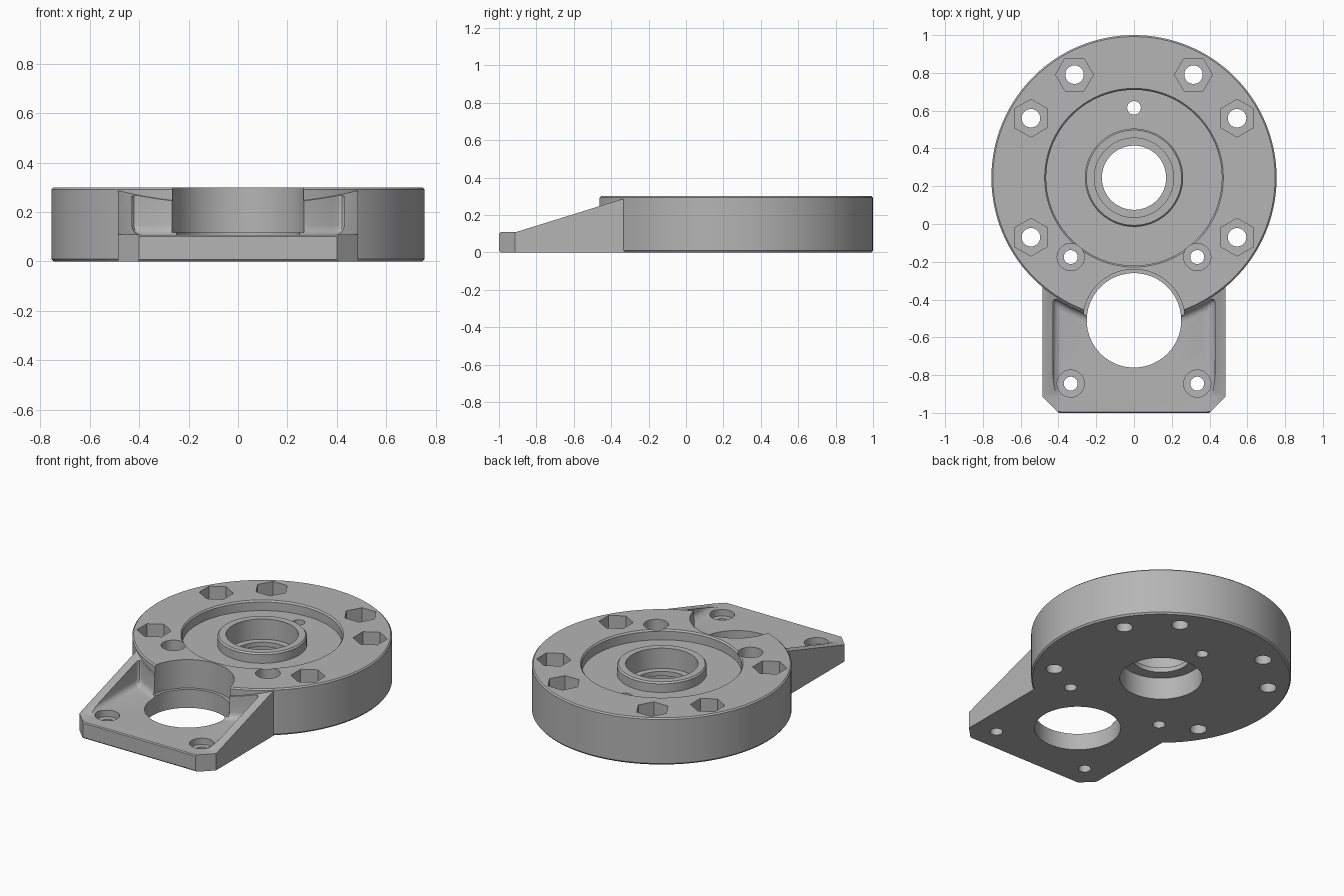
import bpy, bmesh, math
from mathutils import Vector, Matrix

if "Cube" in bpy.data.objects:
    bpy.data.objects.remove(bpy.data.objects["Cube"])

DISC_Y, DISC_R, TOP = 0.245, 0.755, 0.30
MOTOR_Y = -0.51

grey = bpy.data.materials.new("machined_grey")
grey.use_nodes = True
grey.diffuse_color = (0.46, 0.46, 0.46, 1)
grey.node_tree.nodes["Principled BSDF"].inputs["Base Color"].default_value = (0.46, 0.46, 0.46, 1)


def make_object(name, bm):
    bmesh.ops.recalc_face_normals(bm, faces=bm.faces[:])
    mesh = bpy.data.meshes.new(name)
    bm.to_mesh(mesh)
    bm.free()
    mesh.materials.append(grey)
    obj = bpy.data.objects.new(name, mesh)
    bpy.context.collection.objects.link(obj)
    return obj


def extrude(bm, points, direction):
    """Closed outline pushed along a direction; returns the starting face."""
    base = bm.faces.new([bm.verts.new(p) for p in points])
    made = bmesh.ops.extrude_face_region(bm, geom=[base], use_keep_orig=True)["geom"]
    verts = [v for v in made if isinstance(v, bmesh.types.BMVert)]
    bmesh.ops.translate(bm, verts=verts, vec=direction)
    return base


def add_prism(bm, x, y, radius, low, high, sides=40, turn=0.0):
    place = Matrix.Translation((x, y, (low + high) / 2)) @ Matrix.Rotation(turn, 4, "Z")
    bmesh.ops.create_cone(bm, cap_ends=True, segments=sides, radius1=radius,
                          radius2=radius, depth=high - low, matrix=place)


def combine(target, other, operation):
    mod = target.modifiers.new(other.name, "BOOLEAN")
    mod.operation, mod.object, mod.solver = operation, other, "EXACT"
    bpy.context.view_layer.objects.active = target
    bpy.ops.object.modifier_apply(modifier=mod.name)
    bpy.data.objects.remove(other)


# Round housing: one turned profile with rim, groove, hub and bearing seat
profile = [(0.24, 0), (0.747, 0), (DISC_R, 0.01), (DISC_R, 0.292), (0.747, TOP),
           (0.473, TOP), (0.465, 0.29), (0.465, 0.235), (0.26, 0.235), (0.26, 0.29),
           (0.252, TOP), (0.21, TOP), (0.21, 0.17), (0.17, 0.17), (0.17, 0.14), (0.24, 0.14)]
bm = bmesh.new()
verts = [bm.verts.new((r, DISC_Y, z)) for r, z in profile]
edges = [bm.edges.new((verts[i - 1], verts[i])) for i in range(len(verts))]
bmesh.ops.spin(bm, geom=verts + edges, cent=(0, DISC_Y, 0), axis=(0, 0, 1),
               angle=math.tau, steps=128, use_merge=True)
bmesh.ops.remove_doubles(bm, verts=bm.verts[:], dist=0.0002)
housing = make_object("motor_mount_housing", bm)

# Wedge bracket with clipped front corners
side = [(-0.992, 0), (-1, 0.008), (-1, 0.1), (-0.992, 0.108), (-0.91, 0.108),
        (-0.34, 0.285), (-0.3, 0.285), (-0.3, 0)]
bm = bmesh.new()
extrude(bm, [(-0.485, y, z) for y, z in side], (0.97, 0, 0))
for s in (-1, 1):
    cut = bmesh.ops.bisect_plane(bm, geom=bm.verts[:] + bm.edges[:] + bm.faces[:],
                                 plane_co=(s * 0.485, -0.915, 0), plane_no=(s, -1, 0),
                                 clear_outer=True)["geom_cut"]
    bmesh.ops.holes_fill(bm, edges=[e for e in cut if isinstance(e, bmesh.types.BMEdge)])
bracket = make_object("bracket", bm)

# Rounded pocket between the bracket's side gussets
arc_r = DISC_R + 0.006
reach = math.asin(0.43 / arc_r)
outline = [(-0.43, -1.2, 0.106), (0.43, -1.2, 0.106)]
for i in range(17):
    a = reach * (1 - i / 8)
    outline.append((arc_r * math.sin(a), DISC_Y - arc_r * math.cos(a), 0.106))
bm = bmesh.new()
floor = extrude(bm, outline, (0, 0, 0.4))
corners = [e for e in bm.edges if abs((e.verts[0].co - e.verts[1].co).z) > 0.1
           and abs(abs(e.verts[0].co.x) - 0.43) < 0.001 and e.verts[0].co.y > -1]
bmesh.ops.bevel(bm, geom=corners + list(floor.edges), offset=0.04, segments=4,
                profile=0.5, affect="EDGES")
combine(bracket, make_object("pocket", bm), "DIFFERENCE")
combine(housing, bracket, "UNION")

# Motor opening: wide clearance above, snug hole through the plate
for radius, low in ((0.27, 0.118), (0.25, -0.1)):
    bm = bmesh.new()
    add_prism(bm, 0, MOTOR_Y, radius, low, 0.5, 96)
    combine(housing, make_object("motor_opening", bm), "DIFFERENCE")

# Bolt positions: six around the rim, four around the motor
rim_bolts = [(0.63 * math.cos(a), DISC_Y + 0.63 * math.sin(a), a)
             for a in (math.radians(d) for d in (30, 60, 120, 150, 210, 330))]
motor_bolts = [(sx * 0.335, MOTOR_Y + sy * 0.335) for sx in (-1, 1) for sy in (-1, 1)]

# Nut pockets and screw head recesses
bm = bmesh.new()
for x, y, a in rim_bolts:
    # corners point at 0 or 90 degrees, alternating round the rim
    add_prism(bm, x, y, 0.1, 0.15, 0.5, 6, a + math.pi / 6)
for x, y in motor_bolts:
    add_prism(bm, x, y, 0.072, 0.065, 0.5)
combine(housing, make_object("head_recesses", bm), "DIFFERENCE")

# Through holes
bm = bmesh.new()
for x, y, a in rim_bolts:
    add_prism(bm, x, y, 0.049, -0.1, 0.5)
for x, y in motor_bolts:
    add_prism(bm, x, y, 0.037, -0.1, 0.5)
add_prism(bm, 0, 0.615, 0.036, -0.1, 0.5)
combine(housing, make_object("through_holes", bm), "DIFFERENCE")

bpy.ops.object.select_all(action="DESELECT")
housing.select_set(True)
bpy.context.view_layer.objects.active = housing
bpy.ops.object.shade_smooth_by_angle(angle=math.radians(30))
